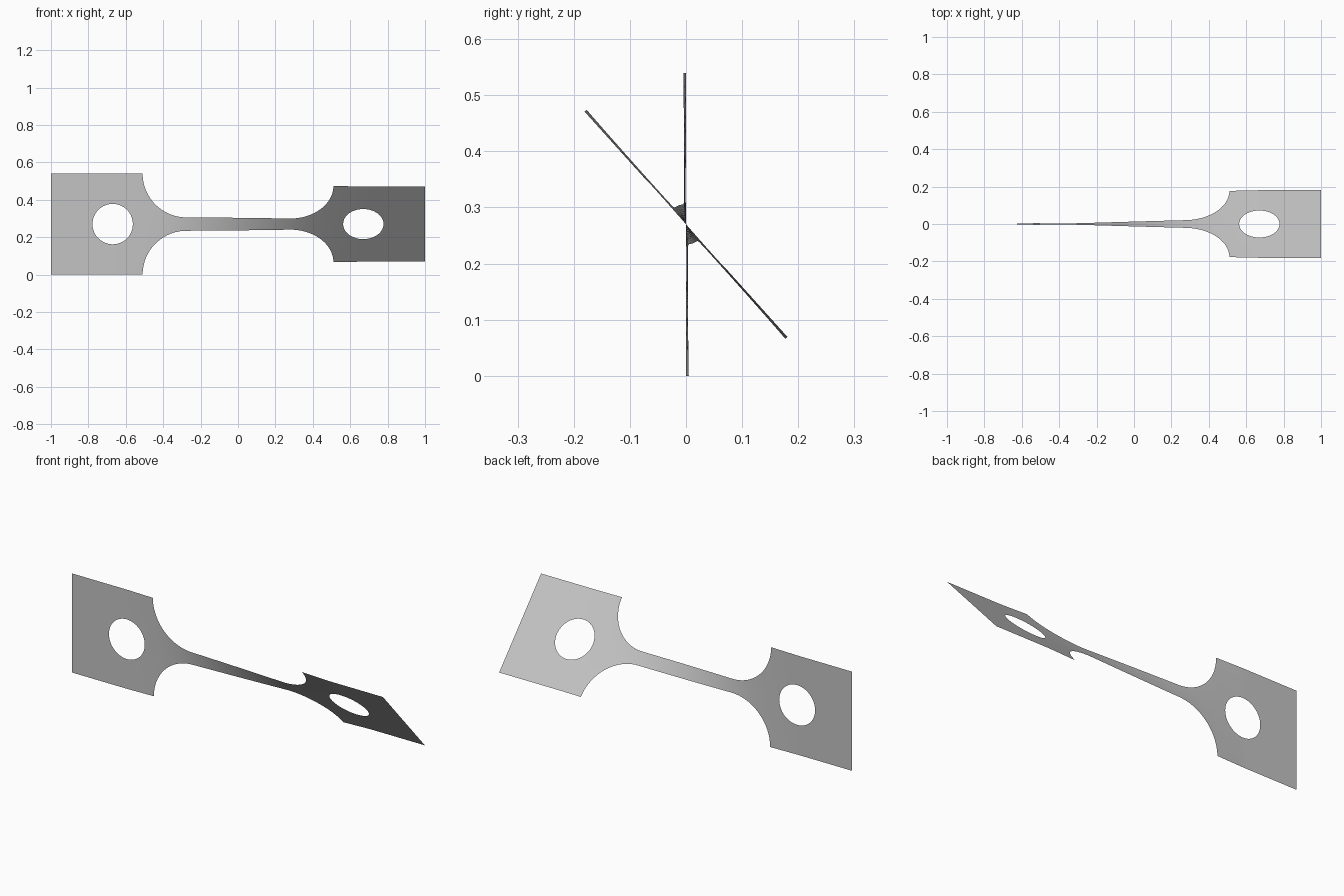
import bpy, bmesh
from math import cos, sin, pi, radians, hypot
from mathutils import Matrix, Vector

HALF = 0.27       # half width of the end plates
GRIP = 0.036      # half width of the narrow strip
SHOULDER = 0.51   # where the plates meet the curved shoulders
FILLET = HALF - GRIP
HOLE_X, HOLE_R = 0.67, 0.108
TWIST = radians(42)
N = 20            # cells across the width
RINGS = 6

cube = bpy.data.objects.get("Cube")
if cube:
    bpy.data.objects.remove(cube, do_unlink=True)


def half_width(x):
    u = abs(x) - (SHOULDER - FILLET)
    if u <= 0:
        return GRIP
    if u >= FILLET:
        return HALF
    return HALF - (FILLET ** 2 - u ** 2) ** 0.5


# Twist builds up fastest where the strip is narrow
STEPS = 1000
turn = [0.0]
for i in range(STEPS):
    x = -1 + 2 * (i + 0.5) / STEPS
    turn.append(turn[-1] + (1 / half_width(x) if abs(x) < HOLE_X else 0))


def twist_at(x):
    f = min(max((x + 1) / 2 * STEPS, 0), STEPS)
    i = min(int(f), STEPS - 1)
    return TWIST * (turn[i] + (turn[i + 1] - turn[i]) * (f - i)) / turn[-1]


bm = bmesh.new()


def skin(rows):
    """Join rows of flat (x, z) points with quads."""
    verts = [[bm.verts.new((x, 0, z)) for x, z in row] for row in rows]
    for a, b in zip(verts, verts[1:]):
        for i in range(len(a) - 1):
            bm.faces.new((a[i], a[i + 1], b[i + 1], b[i]))


# End plates: rings running from the round hole out to the rectangle
for side in (-1, 1):
    corners = [Vector(c) for c in ((SHOULDER, -HALF), (1, -HALF), (1, HALF), (SHOULDER, HALF))]
    outline = []
    for k in range(4):
        outline += [corners[k].lerp(corners[(k + 1) % 4], i / N) for i in range(N)]
    outline.append(outline[0])
    centre = Vector((HOLE_X, 0))
    rows = []
    for r in range(RINGS + 1):
        row = []
        for p in outline:
            rim = centre + (p - centre).normalized() * HOLE_R
            q = rim.lerp(p, r / RINGS)
            row.append((side * q.x, q.y))
        rows.append(row)
    skin(rows)

# Curved shoulders and the narrow twisting strip
shoulder = [SHOULDER - FILLET + FILLET * cos(pi / 2 * i / 24) for i in range(25)]
flat = shoulder[-1]
stations = [-x for x in shoulder]
stations += [-flat + 2 * flat * i / 40 for i in range(1, 40)]
stations += shoulder[::-1]
skin([[(x, half_width(x) * (2 * j / N - 1)) for j in range(N + 1)] for x in stations])

bmesh.ops.remove_doubles(bm, verts=bm.verts, dist=0.00005)

# Twist about the long axis, then raise to stand on the ground
for v in bm.verts:
    x, _, z = v.co
    a = twist_at(x)
    v.co = (x, -z * sin(a), HALF + z * cos(a))
bmesh.ops.recalc_face_normals(bm, faces=bm.faces)
bm.normal_update()
if sum(f.normal.y * f.calc_area() for f in bm.faces) > 0:
    bmesh.ops.reverse_faces(bm, faces=bm.faces)
for f in bm.faces:
    f.smooth = True

mesh = bpy.data.meshes.new("twisted_strip")
bm.to_mesh(mesh)
bm.free()

grey = bpy.data.materials.new("plain_grey")
grey.use_nodes = True
colour = (0.55, 0.55, 0.55, 1)
grey.diffuse_color = colour
grey.node_tree.nodes["Principled BSDF"].inputs["Base Color"].default_value = colour
mesh.materials.append(grey)

strip = bpy.data.objects.new("twisted_strip", mesh)
bpy.context.collection.objects.link(strip)
